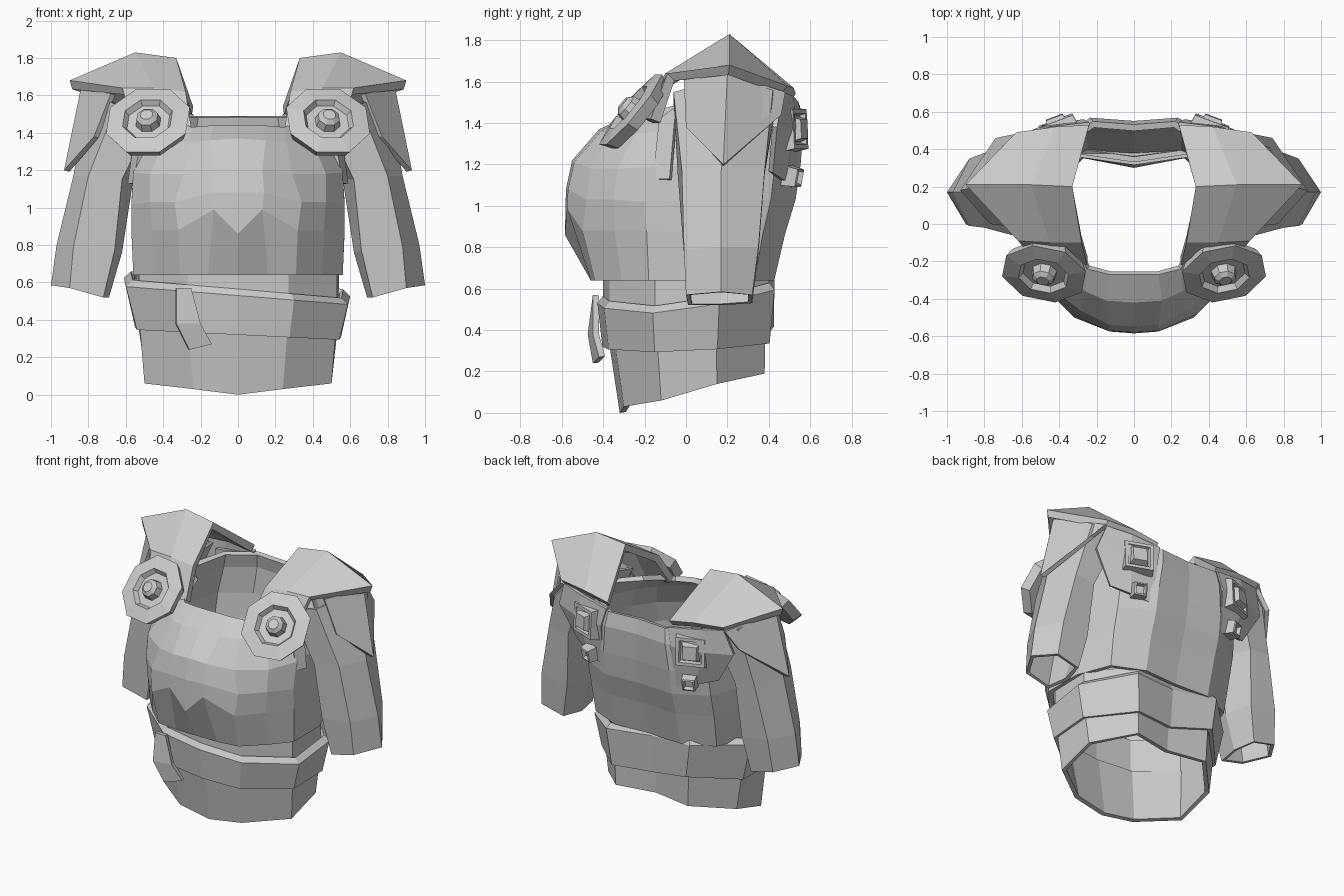
import bpy
import bmesh
import math
from mathutils import Vector

default_cube = bpy.data.objects.get("Cube")
if default_cube:
    bpy.data.objects.remove(default_cube, do_unlink=True)

# Single plain grey material
grey = bpy.data.materials.new("plain_grey")
grey.use_nodes = True
grey.diffuse_color = (0.6, 0.6, 0.6, 1)
grey.node_tree.nodes["Principled BSDF"].inputs["Base Color"].default_value = grey.diffuse_color


def make_object(name, verts, faces, thickness=0.0, side=1):
    """Create a flat-shaded mesh; side -1 reflects it, thickness makes a shell."""
    bm = bmesh.new()
    points = [bm.verts.new((x * side, y, z)) for x, y, z in verts]
    for face in faces:
        order = face if side > 0 else reversed(face)
        bm.faces.new([points[i] for i in order])
    mesh = bpy.data.meshes.new(name)
    bm.to_mesh(mesh)
    bm.free()
    mesh.materials.append(grey)
    obj = bpy.data.objects.new(name, mesh)
    bpy.context.scene.collection.objects.link(obj)
    if thickness:
        shell = obj.modifiers.new("thickness", 'SOLIDIFY')
        shell.thickness = thickness
        shell.offset = -1
    return obj


def grid_surface(name, rows, thickness, side=1, closed=False):
    """Join rows of points into a strip surface, or a tube when closed."""
    count = len(rows[0])
    spans = count if closed else count - 1
    verts = [point for row in rows for point in row]
    faces = []
    for r in range(len(rows) - 1):
        for c in range(spans):
            n = (c + 1) % count
            low, high = r * count, (r + 1) * count
            faces.append((low + c, low + n, high + n, high + c))
    return make_object(name, verts, faces, thickness, side)


def full_ring(half):
    """Complete a front-to-back half ring with its reflection."""
    return half + [(-x, y, z) for x, y, z in reversed(half[1:-1])]


def turned_boss(name, sides, profile, centre, normal, side):
    """Stepped polygonal boss: profile holds (radius, height) pairs."""
    rotation = Vector(normal).to_track_quat('Z', 'Y')
    verts, faces = [], []
    for radius, height in profile:
        for i in range(sides):
            a = math.tau * (i + 0.5) / sides
            local = Vector((radius * math.cos(a), radius * math.sin(a), height))
            verts.append(Vector(centre) + rotation @ local)
    for r in range(len(profile) - 1):
        for i in range(sides):
            n = (i + 1) % sides
            low, high = r * sides, (r + 1) * sides
            faces.append((low + i, low + n, high + n, high + i))
    faces.append(tuple(range(sides))[::-1])
    faces.append(tuple(range(len(verts) - sides, len(verts))))
    return make_object(name, verts, faces, side=side)


# Breastplate: faceted front rings, each finished by a scaled back outline
front_rings = [
    [(0, -.46, .64), (.16, -.46, .64), (.31, -.44, .64), (.45, -.31, .64), (.56, -.18, .64)],
    [(0, -.585, .86), (.13, -.575, .99), (.32, -.5, .88), (.46, -.345, .88), (.57, -.19, .88)],
    [(0, -.58, 1.08), (.14, -.57, 1.08), (.34, -.48, 1.03), (.47, -.35, 1.03), (.57, -.2, 1.02)],
    [(0, -.55, 1.22), (.13, -.54, 1.21), (.29, -.46, 1.18), (.47, -.33, 1.18), (.56, -.15, 1.19)],
    [(0, -.42, 1.37), (.15, -.41, 1.36), (.26, -.36, 1.35), (.4, -.24, 1.35), (.48, -.1, 1.36)],
    [(0, -.27, 1.44), (.13, -.27, 1.44), (.25, -.24, 1.43), (.3, -.15, 1.46), (.34, 0, 1.5)],
]
back_outline = [(.57, .12), (.48, .38), (.26, .49), (0, .475)]
back_scales = [(.98, .87, .64), (1, .98, .87), (1, 1.08, 1.03),
               (.98, 1.13, 1.2), (.9, 1.16, 1.39), (.85, 1.12, 1.49)]
torso_rings = []
for front, (sx, sy, z) in zip(front_rings, back_scales):
    back = [(x * sx, y * sy, z) for x, y in back_outline]
    torso_rings.append(full_ring(front + back))
grid_surface("breastplate", torso_rings, 0.035, closed=True)

# Waist band and lower skirt share one outline, hollowed along the spine
waist_outline = [(0, -.4), (.27, -.37), (.53, -.15), (.54, .15), (.29, .4), (0, .36)]
waist_rings = [full_ring([(x, y, z) for x, y in waist_outline]) for z in (.42, .66)]
grid_surface("waist_band", waist_rings, 0.03, closed=True)

skirt_hem = [(0, -.32, 0), (.24, -.3, .03), (.5, -.12, .06),
             (.5, .15, .14), (.28, .38, .19), (0, .33, .19)]
skirt_top = [(x, y * .96, .42) for x, y in waist_outline]
grid_surface("lower_skirt", [full_ring(skirt_hem), full_ring(skirt_top)], 0.03, closed=True)

# Slanted belt: higher on its right side, with a short overlap at the right rear
belt_ring = full_ring([(x, y, 0) for x, y in waist_outline])
belt_low, belt_high = [], []
for x, y, _ in belt_ring:
    rise = max(y + .1, 0)
    overlap = .05 if y > 0.2 and x < 0 else 0
    belt_low.append((x * 1.02, y * (1.01 + overlap), .32 - .05 * x + .06 * rise + overlap))
    spread = 1.13 if x < 0 else 1.11
    belt_high.append((x * spread, y * 1.07, .53 - .09 * x + .18 * rise))
belt_rim = [(x * .94, y * .94, z + .035) for x, y, z in belt_high]
grid_surface("belt", [belt_low, belt_high, belt_rim], 0.03, closed=True)

# Hanging belt tail
grid_surface("belt_tail", [
    [(-.26, -.45, .24), (-.14, -.42, .27)],
    [(-.33, -.475, .38), (-.2, -.45, .38)],
    [(-.33, -.45, .57), (-.25, -.45, .57)],
], 0.03)

# Paired parts
for label, side in (("left", 1), ("right", -1)):
    # Six-sided open sleeve
    grid_surface(label + "_sleeve", [
        [(1, .17, .585), (.9, .32, .57), (.73, .32, .53),
         (.69, .17, .52), (.72, .01, .52), (.9, 0, .57)],
        [(.97, .17, .8), (.88, .35, .8), (.68, .35, .77),
         (.62, .17, .76), (.66, -.01, .77), (.88, -.01, .79)],
        [(.88, .17, 1.17), (.8, .38, 1.17), (.65, .38, 1.15),
         (.56, .18, 1.15), (.62, -.04, 1.15), (.8, -.02, 1.17)],
        [(.8, .2, 1.62), (.7, .42, 1.56), (.5, .44, 1.52),
         (.42, .2, 1.58), (.45, -.06, 1.5), (.65, -.06, 1.55)],
    ], 0.025, side, closed=True)

    # Pointed upper arm guard
    grid_surface(label + "_arm_guard", [
        [(.77, 0, 1.38), (.93, .18, 1.2), (.74, .46, 1.44)],
        [(.68, -.01, 1.61), (.84, .2, 1.64), (.64, .48, 1.55)],
    ], 0.03, side)

    # Ridged shoulder pad with a strap running down the front
    grid_surface(label + "_shoulder_pad", [
        [(.25, -.22, 1.43), (.42, -.2, 1.42), (.55, -.17, 1.42)],
        [(.28, -.1, 1.62), (.45, -.1, 1.64), (.62, -.09, 1.64)],
        [(.33, .2, 1.8), (.55, .21, 1.83), (.9, .21, 1.68)],
        [(.24, .53, 1.54), (.42, .52, 1.57), (.63, .49, 1.58)],
    ], 0.05, side)

    # Armhole flap beside the chest
    grid_surface(label + "_armhole_flap", [
        [(.56, -.16, 1.13), (.59, -.08, 1.13)],
        [(.51, -.13, 1.42), (.54, -.05, 1.48)],
    ], 0.025, side)

    # Shoulder blade panel
    grid_surface(label + "_blade_panel", [
        [(.55, .42, 1.16), (.42, .48, 1.12), (.28, .52, 1.08)],
        [(.68, .44, 1.38), (.48, .53, 1.38), (.27, .56, 1.38)],
        [(.62, .47, 1.55), (.45, .52, 1.53), (.24, .545, 1.5)],
    ], 0.025, side)

    # Octagonal front disc with a sunken ring and a central hub
    turned_boss(label + "_front_disc", 8,
                [(.21, -.05), (.235, .01), (.14, .025), (.12, -.005),
                 (.07, -.005), (.06, .04), (.035, .06)],
                (.48, -.26, 1.46), (.15, -.75, .62), side)

    # Rear fittings: framed block and a smaller hollow socket
    turned_boss(label + "_rear_box", 4,
                [(.15, -.04), (.135, .025), (.105, .025), (.095, 0), (.085, 0), (.065, .045)],
                (.41, .53, 1.37), (.35, .93, .05), side)
    turned_boss(label + "_lower_rear_box", 4,
                [(.07, -.04), (.06, .03), (.045, .035), (.035, .01)],
                (.39, .52, 1.14), (.35, .9, -.2), side)
